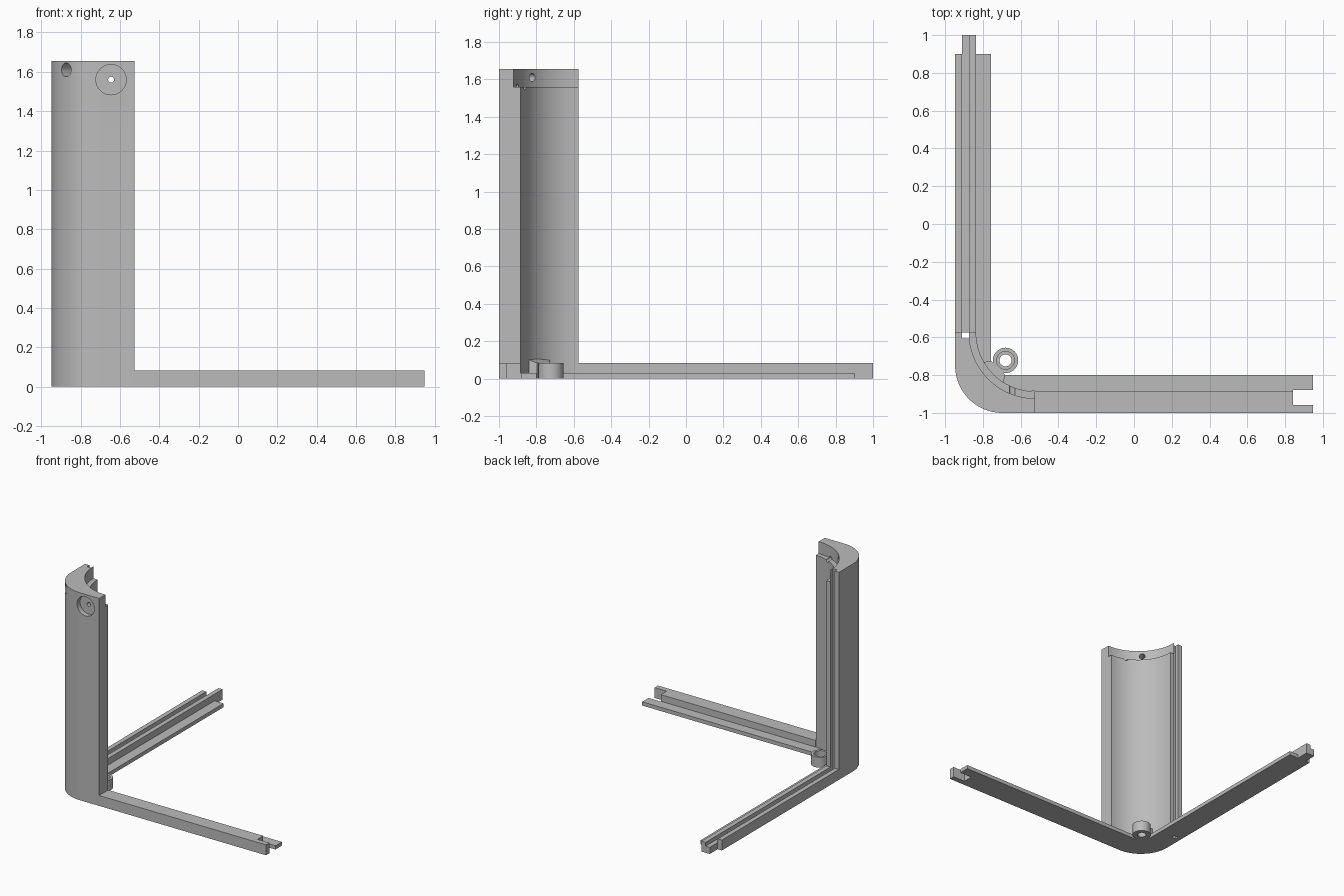
import bpy, bmesh, math
from mathutils import Vector, Matrix

cube = bpy.data.objects.get("Cube")
if cube:
    bpy.data.objects.remove(cube, do_unlink=True)

GREY = (0.5, 0.5, 0.5, 1)
mat = bpy.data.materials.new("plain grey")
mat.use_nodes = True
mat.diffuse_color = GREY
mat.node_tree.nodes["Principled BSDF"].inputs["Base Color"].default_value = GREY

# Shared levels and lines
TOP, SHELF, LEG, LIP = 1.655, 1.56, 0.083, 0.03
OUT_X, OUT_Y = -0.947, -1.0          # outer faces
IN_X, IN_Y = -0.836, -0.885          # inner wall faces
LIP_X, LIP_Y = -0.757, -0.80         # inner lip edges
END_X, END_Y = -0.525, -0.575        # where the column stops
GR_A, GR_B, GR_D = -0.91, -0.873, 0.03   # panel groove sides and depth


def finish(name, bm):
    bmesh.ops.recalc_face_normals(bm, faces=bm.faces)
    mesh = bpy.data.meshes.new(name)
    bm.to_mesh(mesh)
    bm.free()
    mesh.materials.append(mat)
    obj = bpy.data.objects.new(name, mesh)
    bpy.context.collection.objects.link(obj)
    return obj


def prism(name, points, axis, lo, hi):
    """Extrude a 2D outline along an axis; the points use the other two axes."""
    def place(p, t):
        c = list(p)
        c.insert("xyz".index(axis), t)
        return c
    bm = bmesh.new()
    a = [bm.verts.new(place(p, lo)) for p in points]
    b = [bm.verts.new(place(p, hi)) for p in points]
    bm.faces.new(a)
    bm.faces.new(b[::-1])
    n = len(a)
    for i in range(n):
        j = (i + 1) % n
        bm.faces.new((a[i], b[i], b[j], a[j]))
    return finish(name, bm)


def rect(x0, y0, x1, y1):
    return [(x0, y0), (x1, y0), (x1, y1), (x0, y1)]


def arc(cx, cy, r, start, stop, steps=24):
    angles = [math.radians(start + (stop - start) * i / steps) for i in range(steps + 1)]
    return [(cx + r * math.cos(t), cy + r * math.sin(t)) for t in angles]


def rod(name, start, end, r):
    start, end = Vector(start), Vector(end)
    d = end - start
    m = Matrix.Translation((start + end) / 2) @ d.to_track_quat('Z', 'Y').to_matrix().to_4x4()
    bm = bmesh.new()
    bmesh.ops.create_cone(bm, cap_ends=True, segments=32, radius1=r, radius2=r,
                          depth=d.length, matrix=m)
    return finish(name, bm)


def cut(obj, cutter):
    cutter.hide_render = True
    mod = obj.modifiers.new("cut", 'BOOLEAN')
    mod.operation = 'DIFFERENCE'
    mod.solver = 'EXACT'
    mod.object = cutter
    bpy.context.view_layer.objects.active = obj
    bpy.ops.object.modifier_apply(modifier=mod.name)
    bpy.data.objects.remove(cutter, do_unlink=True)


# Corner column: round outside, wider round inside, panel groove in its back edge
outline = (arc(OUT_X + 0.25, OUT_Y + 0.25, 0.25, 180, 270)
           + [(END_X, OUT_Y)]
           + arc(END_X, END_Y, END_X - IN_X, 270, 180)
           + [(GR_B, END_Y), (GR_B, END_Y - GR_D), (GR_A, END_Y - GR_D),
              (GR_A, END_Y), (OUT_X, END_Y)])
column = prism("corner_column", outline, "z", 0, TOP)

# Shelf cut inside the top of the column
shelf = arc(END_X, END_Y, END_X - GR_B, 270, 180) + [(GR_B, -0.4), (-0.4, -0.4),
                                                    (-0.4, END_Y - (END_X - GR_B))]
cut(column, prism("shelf_cutter", shelf, "z", SHELF, TOP + 0.1))

# Round recess with a small hole in the front face
cut(column, rod("recess_cutter", (-0.645, -1.1, SHELF), (-0.645, -0.96, SHELF), 0.077))
cut(column, rod("pin_cutter", (-0.645, -1.1, SHELF), (-0.645, -0.8, SHELF), 0.015))

# Counterbored screw hole through the rounded corner
corner = Vector((-0.874, -0.927, 1.61))
inward = Vector((1, 1, 0)).normalized()
for radius, depth in ((0.035, 0.07), (0.022, 0.25)):
    cut(column, rod("screw_cutter", corner - inward * 0.1, corner + inward * depth, radius))

# Floor lip inside the corner
corner_floor = prism("corner_floor", [
    (IN_X, END_Y), (LIP_X, END_Y), (LIP_X, LIP_Y), (END_X, LIP_Y),
    (END_X, IN_Y), (-0.75, IN_Y), (IN_X, -0.79)], "z", 0, LIP)

# Front leg: tall outer wall with low lip, forked end
SLOT, TIP = 0.842, 0.947
front_leg = prism("front_leg", [
    (OUT_Y, 0), (LIP_Y, 0), (LIP_Y, LIP), (IN_Y, LIP), (IN_Y, LEG), (OUT_Y, LEG)],
    "x", END_X, SLOT)
outer_prong = prism("front_leg_outer_prong", rect(OUT_Y, 0, -0.958, LEG), "x", SLOT, TIP)
inner_prong = prism("front_leg_inner_prong", rect(-0.88, 0, LIP_Y, LIP), "x", SLOT, TIP)

# Side leg: outer wall, panel groove, inner wall, low lip and a tongue at the end
groove = [(IN_X, LEG), (GR_B, LEG), (GR_B, LEG - GR_D), (GR_A, LEG - GR_D)]
side_leg = prism("side_leg", [(OUT_X, 0), (LIP_X, 0), (LIP_X, LIP), (IN_X, LIP)]
                 + groove + [(GR_A, LEG), (OUT_X, LEG)], "y", END_Y, 0.9)
tongue = prism("side_leg_tongue", [(GR_A, 0), (IN_X, 0)] + groove, "y", 0.9, 1.0)

# Screw boss: a lathed ring with a counterbore
BOSS = Vector((-0.68, -0.722, 0))
ring = [(0.032, 0), (0.067, 0), (0.067, LEG), (0.047, LEG), (0.047, 0.04), (0.032, 0.04)]
bm = bmesh.new()
verts = [bm.verts.new((r, 0, z)) for r, z in ring]
edges = [bm.edges.new((verts[i], verts[(i + 1) % len(verts)])) for i in range(len(verts))]
bmesh.ops.spin(bm, geom=verts + edges, cent=(0, 0, 0), axis=(0, 0, 1),
               angle=math.tau, steps=40)
bmesh.ops.remove_doubles(bm, verts=bm.verts, dist=0.0001)
bmesh.ops.translate(bm, verts=bm.verts, vec=BOSS)
boss = finish("screw_boss", bm)

# Sloped web that joins the boss to the column
across = Vector((1, -1, 0)).normalized()
bm = bmesh.new()
for dist, half, height in ((0.055, 0.05, LEG), (0.14, 0.115, 0.125)):
    for side in (-1, 1):
        for z in (0, height):
            bm.verts.new(BOSS - inward * dist + across * side * half + Vector((0, 0, z)))
bmesh.ops.convex_hull(bm, input=bm.verts)
web = finish("boss_web", bm)

# Smooth the round surfaces, keep the edges crisp
for obj in (column, boss):
    bpy.ops.object.select_all(action='DESELECT')
    obj.select_set(True)
    bpy.context.view_layer.objects.active = obj
    bpy.ops.object.shade_smooth_by_angle(angle=math.radians(30))
